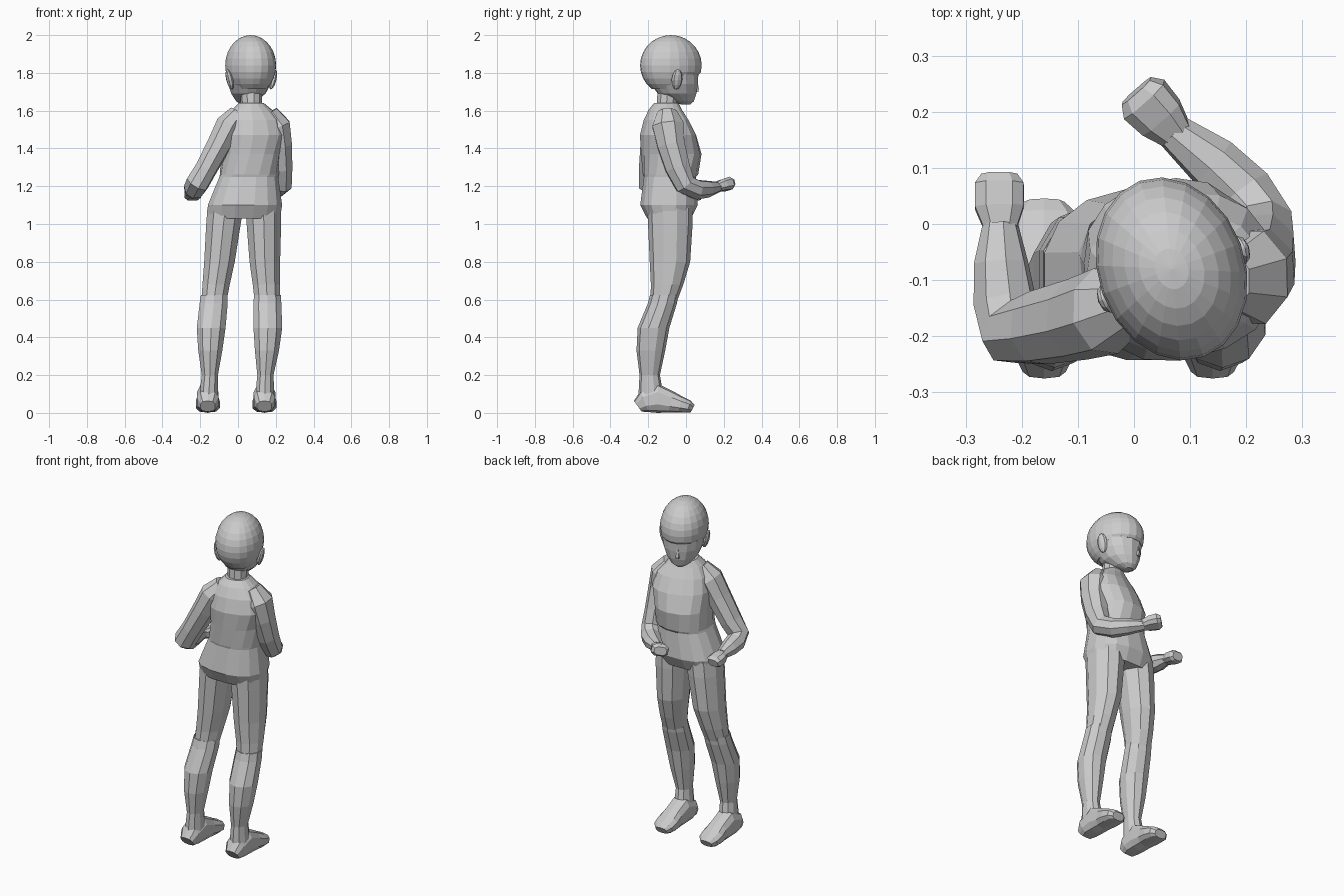
import bpy, bmesh, math
from mathutils import Vector, Matrix


def finish(bm, name):
    bmesh.ops.recalc_face_normals(bm, faces=bm.faces)
    me = bpy.data.meshes.new(name)
    bm.to_mesh(me)
    bm.free()
    ob = bpy.data.objects.new(name, me)
    bpy.context.collection.objects.link(ob)
    return ob


def skin(name, rings):
    """Bridge equal-length rings of points and cap both ends."""
    bm = bmesh.new()
    vs = [[bm.verts.new(p) for p in r] for r in rings]
    n = len(vs[0])
    for a, b in zip(vs, vs[1:]):
        for i in range(n):
            j = (i + 1) % n
            bm.faces.new((a[i], a[j], b[j], b[i]))
    bm.faces.new(vs[0][::-1])
    bm.faces.new(vs[-1])
    return finish(bm, name)


def oval(c, u, v, ru, rv, n, sq=1.0):
    """Superellipse ring in the plane of u and v; sq below 1 is boxier."""
    pts = []
    for i in range(n):
        a = 2 * math.pi * (i + 0.5) / n
        ca, sa = math.cos(a), math.sin(a)
        pts.append(Vector(c) + u * ru * math.copysign(abs(ca) ** sq, ca)
                   + v * rv * math.copysign(abs(sa) ** sq, sa))
    return pts


def stack(name, rows, n, sq=1.0):
    """Level rings: z, x, y, half width, half depth, yaw in degrees."""
    rings = []
    for z, x, y, rx, ry, yaw in rows:
        m = Matrix.Rotation(math.radians(yaw), 3, 'Z')
        rings.append(oval((x, y, z), m @ Vector((1, 0, 0)), m @ Vector((0, 1, 0)), rx, ry, n, sq))
    return skin(name, rings)


def tube(name, rows, n, sq=1.0):
    """Rings across a bent path: x, y, z, side radius, other radius."""
    pts = [Vector(r[:3]) for r in rows]
    side, rings = Vector((1, 0, 0)), []
    for i, r in enumerate(rows):
        t = (pts[min(i + 1, len(pts) - 1)] - pts[max(i - 1, 0)]).normalized()
        side = (side - t * side.dot(t)).normalized()
        rings.append(oval(pts[i], side, t.cross(side), r[3], r[4], n, sq))
    return skin(name, rings)


# Head, turned toward -x; the figure looks toward +y
HEAD = Matrix.Translation((0.067, -0.08, 0)) @ Matrix.Rotation(math.radians(20), 4, 'Z')


def ball(name, loc, size, mat, u=14, v=10):
    bm = bmesh.new()
    bmesh.ops.create_uvsphere(bm, u_segments=u, v_segments=v, radius=1)
    for p in bm.verts:
        p.co = Vector(loc) + Vector([a * b for a, b in zip(p.co, size)])
    ob = finish(bm, name)
    ob.data.transform(mat)
    return ob


# Hair cap: short fringe in front, longer at the nape
hair = bmesh.new()
bmesh.ops.create_uvsphere(hair, u_segments=20, v_segments=14, radius=1)
for v in hair.verts:
    v.co = Vector((v.co.x * 0.131, v.co.y * 0.167, 1.84 + v.co.z * 0.16))
    floor = 1.79 if v.co.y > 0.02 else 1.715
    v.co.z = max(v.co.z, floor)
finish(hair, "hair_cap").data.transform(HEAD)

# Face tapering to the chin
face = stack("face", [(1.632, 0, 0.085, 0.022, 0.022, 0), (1.65, 0, 0.065, 0.055, 0.062, 0),
                      (1.69, 0, 0.035, 0.09, 0.105, 0), (1.74, 0, 0.02, 0.112, 0.127, 0),
                      (1.80, 0, 0.01, 0.12, 0.14, 0)], 14)
face.data.transform(HEAD)
nose = stack("nose", [(1.70, 0, 0.14, 0.014, 0.017, 0), (1.715, 0, 0.142, 0.012, 0.018, 0),
                      (1.76, 0, 0.14, 0.006, 0.01, 0)], 4)
nose.data.transform(HEAD)
for s, side in ((-1, "left"), (1, "right")):
    tilt = Matrix.Translation((s * 0.122, -0.01, 1.765)) @ Matrix.Rotation(s * 0.25, 4, 'Y')
    ball("ear_" + side, (0, 0, 0), (0.017, 0.03, 0.055), HEAD @ tilt, 8, 6)

stack("neck", [(1.58, 0.07, -0.11, 0.065, 0.065, 15), (1.64, 0.07, -0.1, 0.056, 0.056, 15),
               (1.76, 0.067, -0.09, 0.06, 0.06, 15)], 10)

# Shirt with a flared hem, blousing over the waist
stack("shirt", [(1.03, 0.03, -0.09, 0.195, 0.118, 0), (1.10, 0.037, -0.09, 0.2, 0.155, 0),
                (1.25, 0.057, -0.085, 0.158, 0.14, 0), (1.262, 0.06, -0.082, 0.156, 0.146, 5),
                (1.37, 0.068, -0.078, 0.155, 0.158, 12), (1.47, 0.085, -0.095, 0.17, 0.145, 15),
                (1.55, 0.085, -0.105, 0.15, 0.115, 15), (1.605, 0.075, -0.11, 0.105, 0.085, 15),
                (1.64, 0.07, -0.105, 0.066, 0.064, 15)], 16, 0.85)

# Sleeved arms with closed hands
tube("left_arm", [(0.0, -0.14, 1.585, 0.05, 0.05), (-0.05, -0.155, 1.52, 0.072, 0.08),
                  (-0.1, -0.17, 1.42, 0.066, 0.075), (-0.17, -0.185, 1.29, 0.06, 0.068),
                  (-0.215, -0.192, 1.215, 0.063, 0.062), (-0.23, -0.14, 1.188, 0.058, 0.055),
                  (-0.237, -0.07, 1.18, 0.05, 0.048), (-0.238, 0.0, 1.17, 0.033, 0.03)], 8)
tube("left_hand", [(-0.238, -0.01, 1.17, 0.03, 0.026), (-0.24, 0.03, 1.163, 0.046, 0.032),
                   (-0.24, 0.07, 1.155, 0.046, 0.034), (-0.24, 0.086, 1.15, 0.034, 0.024)], 8, 0.7)
tube("right_arm", [(0.165, -0.1, 1.59, 0.05, 0.055), (0.205, -0.095, 1.52, 0.077, 0.09),
                   (0.22, -0.08, 1.42, 0.07, 0.078), (0.228, -0.045, 1.3, 0.063, 0.07),
                   (0.228, -0.005, 1.21, 0.06, 0.06), (0.195, 0.055, 1.182, 0.056, 0.054),
                   (0.14, 0.11, 1.185, 0.05, 0.046), (0.07, 0.165, 1.195, 0.034, 0.03)], 8)
tube("right_hand", [(0.078, 0.158, 1.194, 0.03, 0.026), (0.048, 0.19, 1.205, 0.046, 0.032),
                    (0.018, 0.222, 1.212, 0.05, 0.036), (0.004, 0.237, 1.215, 0.036, 0.024)], 8, 0.7)

# Legs: z, offset from the midline, y, half width, half depth
THIGH = [(1.09, 0.1, -0.085, 0.1, 0.12), (1.0, 0.107, -0.083, 0.096, 0.118),
         (0.8, 0.12, -0.085, 0.085, 0.107), (0.68, 0.133, -0.1, 0.076, 0.086),
         (0.59, 0.141, -0.118, 0.07, 0.07)]
SHIN = [(0.625, 0.141, -0.115, 0.074, 0.075), (0.58, 0.142, -0.125, 0.078, 0.077),
        (0.45, 0.15, -0.172, 0.08, 0.084), (0.33, 0.15, -0.186, 0.067, 0.076),
        (0.2, 0.147, -0.192, 0.045, 0.054), (0.13, 0.148, -0.188, 0.05, 0.062),
        (0.04, 0.15, -0.19, 0.055, 0.062)]
# Foot: y, height, half width
FOOT = [(-0.255, 0.07, 0.04), (-0.22, 0.12, 0.058), (-0.15, 0.155, 0.06), (-0.08, 0.115, 0.06),
        (-0.03, 0.088, 0.066), (0.015, 0.066, 0.06), (0.035, 0.045, 0.038)]
for s, side in ((-1, "left"), (1, "right")):
    def place(rows):
        return [(z, -0.01 + 0.04 * z + s * off, y, rx, ry, 0) for z, off, y, rx, ry in rows]
    stack(side + "_thigh", place(THIGH), 10)
    stack(side + "_shin", place(SHIN), 10)
    tube(side + "_foot", [(-0.01 + s * 0.15, y, h / 2, w, h / 2) for y, h, w in FOOT], 10, 0.75)
